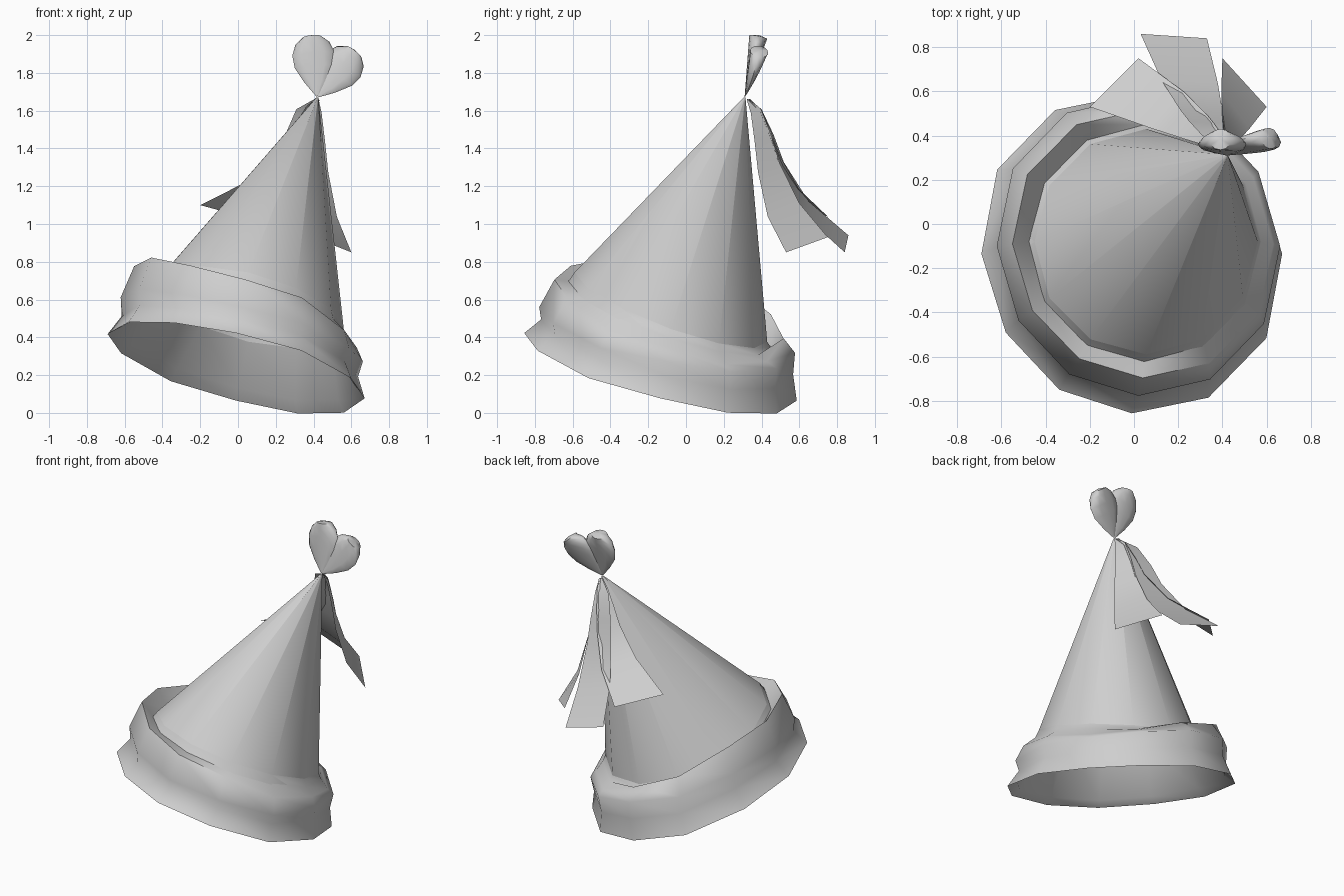
import bpy, bmesh, math
from mathutils import Vector

cube = bpy.data.objects.get("Cube")
if cube:
    bpy.data.objects.remove(cube, do_unlink=True)

grey = bpy.data.materials.new("soft_grey")
grey.use_nodes = True
grey.diffuse_color = (0.62, 0.62, 0.62, 1)
grey.node_tree.nodes["Principled BSDF"].inputs["Base Color"].default_value = (0.62, 0.62, 0.62, 1)

SIDES = 12
APEX = Vector((0.42, 0.31, 1.67))


def finish(bm, name, fix_normals=True, angle=45):
    """Turn a bmesh into a smooth-shaded grey object."""
    if fix_normals:
        bmesh.ops.recalc_face_normals(bm, faces=bm.faces)
    mesh = bpy.data.meshes.new(name)
    bm.to_mesh(mesh)
    bm.free()
    mesh.materials.append(grey)
    obj = bpy.data.objects.new(name, mesh)
    bpy.context.collection.objects.link(obj)
    bpy.ops.object.select_all(action="DESELECT")
    obj.select_set(True)
    bpy.context.view_layer.objects.active = obj
    bpy.ops.object.shade_smooth_by_angle(angle=math.radians(angle))


def tilted_ring(bm, cx, cy, cz, rx, ry, slope_x, slope_y, crumple=0.0, lift=0.0, swell=0.0):
    """Ring on a sloping plane; lift raises its back corner, swell stretches it diagonally."""
    ring = []
    for i in range(SIDES):
        a = 2 * math.pi * i / SIDES
        diagonal = math.cos(a - 2.5)
        grow = 1 + swell * abs(diagonal) ** 3
        x, y = rx * grow * math.cos(a), ry * grow * math.sin(a)
        z = slope_x * x + slope_y * y + lift * max(0, diagonal) + crumple * math.sin(5 * a + 1)
        ring.append(bm.verts.new((cx + x, cy + y, cz + z)))
    return ring


def bridge(bm, a, b):
    n = len(a)
    for i in range(n):
        j = (i + 1) % n
        bm.faces.new((a[i], a[j], b[j], b[i]))


CONE_BASE = (0.055, -0.08, 0.56, 0.505, 0.51, -0.23, -0.36)

# Leaning cone, open underneath
bm = bmesh.new()
base = tilted_ring(bm, *CONE_BASE)
tip = tilted_ring(bm, *APEX, 0.005, 0.005, 0, 0)
bridge(bm, base, tip)
bm.faces.new(tip)
finish(bm, "cone")

# Crumpled brim: ledge, rim, bulge, waist, flared lip, then the inner wall
bm = bmesh.new()
sections = [
    CONE_BASE,
    (0.05, -0.08, 0.52, 0.525, 0.53, -0.24, -0.33),
    (0.04, -0.09, 0.52, 0.575, 0.60, -0.32, -0.32, 0.015, 0.10, 0.05),
    (0.02, -0.10, 0.43, 0.625, 0.67, -0.26, -0.20, 0.01, 0.03, 0.05),
    (0.01, -0.10, 0.34, 0.61, 0.66, -0.25, -0.24, 0.01, 0.03, 0.05),
    (-0.01, -0.135, 0.235, 0.655, 0.71, -0.24, -0.265, 0.006, 0.03, 0.075),
    (0.0, -0.13, 0.28, 0.61, 0.66, -0.24, -0.25, 0.0, 0.03, 0.06),
]
rings = [tilted_ring(bm, *s) for s in sections]
for a, b in zip(rings, rings[1:] + rings[:1]):
    bridge(bm, a, b)
finish(bm, "brim", angle=62)

# Heart made of two wedge-like lobes that thicken away from the cone tip
PROFILE = [(0.02, 0.006), (0.25, 0.06), (0.5, 0.105), (0.7, 0.112), (0.87, 0.09), (0.97, 0.05)]


def heart_lobe(name, axis):
    bm = bmesh.new()
    axis = Vector(axis)
    depth = Vector((0, 1, -0.2)).normalized()
    across = axis.cross(depth).normalized()
    loops = []
    for t, width in PROFILE:
        loops.append([bm.verts.new(APEX + axis * t + width * math.cos(a) * across
                                   + 0.05 * t * math.sin(a) * depth)
                      for a in (2 * math.pi * i / SIDES for i in range(SIDES))])
    for a, b in zip(loops, loops[1:]):
        bridge(bm, a, b)
    bm.faces.new(loops[0])
    top = bm.verts.new(APEX + axis)
    for i in range(SIDES):
        bm.faces.new((loops[-1][i], loops[-1][(i + 1) % SIDES], top))
    finish(bm, name)


heart_lobe("heart_right_lobe", (-0.03, 0.075, 0.33))
heart_lobe("heart_left_lobe", (0.20, 0.08, 0.25))

# Ribbons sweeping back from the tip, widening to the end
SWEEP = [(0, 0), (0.13, 0.08), (0.25, 0.27), (0.35, 0.47), (0.6, 0.76), (1, 1)]


def ribbon(name, corner_a, corner_b, bend):
    """Strip from the tip to two end corners; bend sets how late it moves sideways."""
    bm = bmesh.new()
    start = APEX + Vector((0, 0.02, -0.01))
    a, b = Vector(corner_a) - start, Vector(corner_b) - start
    side = (b - a).normalized()
    edges = []
    for out, down in SWEEP:
        extra = side * (0.012 * (1 - out) + 0.02 * math.sin(math.pi * out))
        edges.append([bm.verts.new(start + s + Vector((d.x * out ** bend, d.y * out, d.z * down)))
                      for d, s in ((a, -extra), (b, extra))])
    for p, q in zip(edges, edges[1:]):
        bm.faces.new((p[0], p[1], q[1], q[0]))
    finish(bm, name, False)


ribbon("ribbon_right", (-0.2, 0.53, 1.10), (0.02, 0.75, 1.04), 1.25)
ribbon("ribbon_middle", (0.03, 0.86, 0.94), (0.33, 0.84, 0.85), 0.7)
ribbon("ribbon_left", (0.40, 0.75, 0.93), (0.60, 0.53, 0.85), 1.4)
